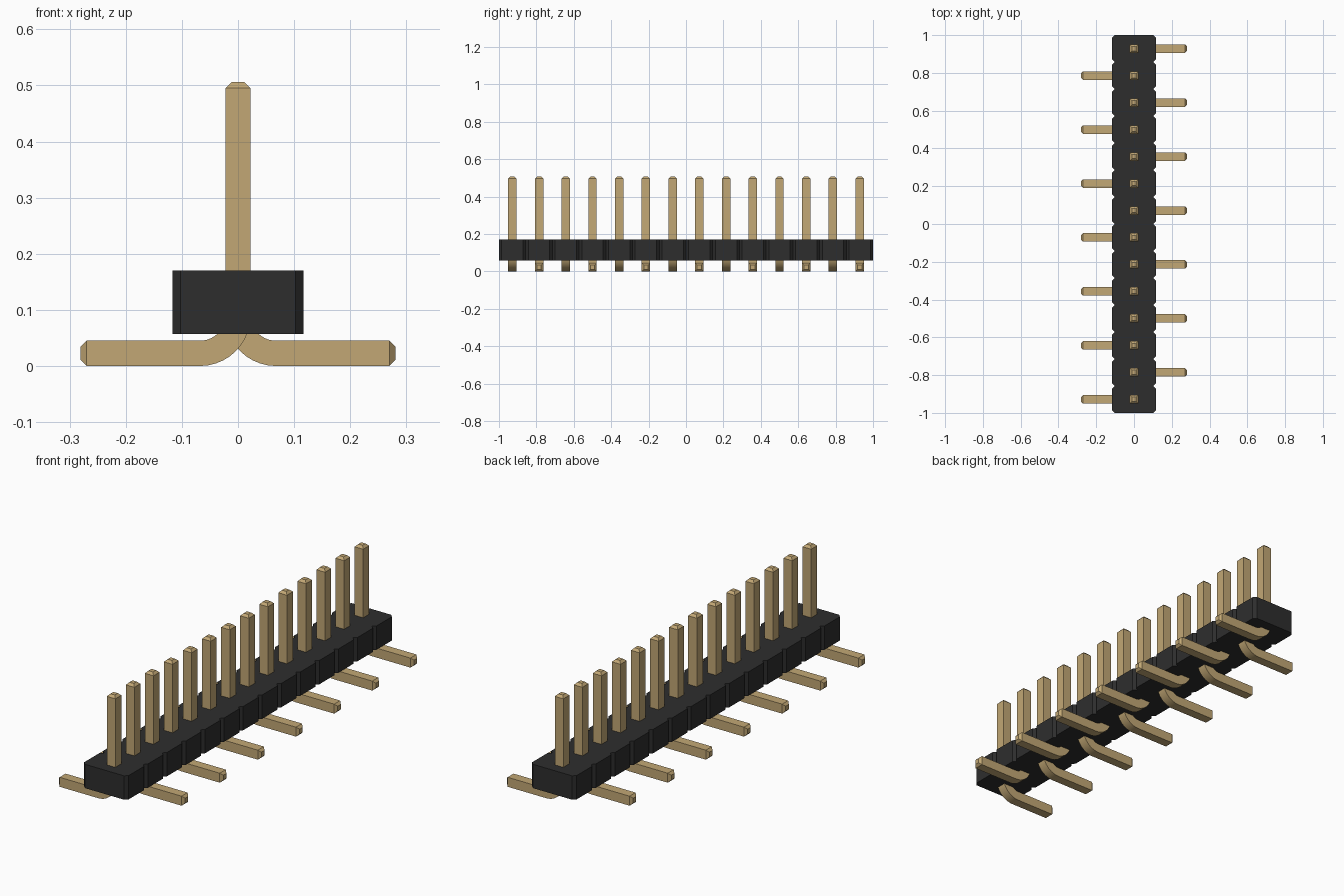
import bpy, bmesh, math

cube = bpy.data.objects.get("Cube")
if cube:
    bpy.data.objects.remove(cube, do_unlink=True)

COUNT = 14
PITCH = 2 / COUNT
HALF_PIN = 0.0225
BEND = 0.0675          # centreline bend radius


def make_material(name, rgb):
    mat = bpy.data.materials.new(name)
    mat.use_nodes = True
    colour = (*rgb, 1)
    mat.diffuse_color = colour
    for node in mat.node_tree.nodes:
        if node.type == 'BSDF_PRINCIPLED':
            node.inputs["Base Color"].default_value = colour
    return mat


def finish_mesh(bm, name, mat):
    bmesh.ops.recalc_face_normals(bm, faces=bm.faces)
    mesh = bpy.data.meshes.new(name)
    bm.to_mesh(mesh)
    bm.free()
    mesh.materials.append(mat)
    return mesh


def add_object(name, mesh):
    obj = bpy.data.objects.new(name, mesh)
    bpy.context.collection.objects.link(obj)
    return obj


black = make_material("black plastic", (0.027, 0.027, 0.027))
gold = make_material("pale gold", (0.54, 0.39, 0.178))

# Housing: notched outline, one chamfered segment per pin, extruded upward
half_width, cut, bottom, top = 0.117, PITCH / 10, 0.057, 0.17
side = []
for i in range(COUNT):
    y0, y1 = -1 + i * PITCH, -1 + (i + 1) * PITCH
    side.append((half_width - cut, y0))
    side += [(half_width, y0 + cut), (half_width, y1 - cut)]
side.append((half_width - cut, 1))
outline = side + [(-x, y) for x, y in reversed(side)]
bm = bmesh.new()
base = bm.faces.new([bm.verts.new((x, y, bottom)) for x, y in outline])
raised = bmesh.ops.extrude_face_region(bm, geom=[base], use_keep_orig=True)
for v in raised["geom"]:
    if isinstance(v, bmesh.types.BMVert):
        v.co.z = top
add_object("housing", finish_mesh(bm, "housing", black))

# Pin: square section swept from the upright tip through a bend to the foot
# Each station is (x, z, angle of the section normal, half size)
small, bevel, tip, toe = 0.0115, 0.011, 0.506, 0.281
stations = [(0, tip, math.pi, small), (0, tip - bevel, math.pi, HALF_PIN)]
steps = 10
for i in range(steps + 1):
    a = math.pi * (1 + 0.5 * i / steps)
    stations.append((BEND + BEND * math.cos(a),
                     HALF_PIN + BEND + BEND * math.sin(a), a, HALF_PIN))
stations += [(toe - bevel, HALF_PIN, math.pi * 1.5, HALF_PIN),
             (toe, HALF_PIN, math.pi * 1.5, small)]

bm = bmesh.new()
rings = []
for x, z, a, h in stations:
    nx, nz = math.cos(a) * h, math.sin(a) * h
    rings.append([bm.verts.new((x + s * nx, t * h, z + s * nz))
                  for s, t in ((1, 1), (1, -1), (-1, -1), (-1, 1))])
for r0, r1 in zip(rings, rings[1:]):
    for k in range(4):
        j = (k + 1) % 4
        bm.faces.new((r0[k], r0[j], r1[j], r1[k]))
bm.faces.new(rings[0])
bm.faces.new(rings[-1])
pin_mesh = finish_mesh(bm, "pin", gold)

# Row of pins, feet alternating left and right
pins = []
for i in range(COUNT):
    pin = add_object(f"pin_{i + 1}", pin_mesh)
    pin.location.y = -1 + (i + 0.5) * PITCH
    if i % 2 == 0:
        pin.rotation_euler.z = math.pi
    pins.append(pin)

# Smooth the bend, keep the square edges crisp
bpy.ops.object.select_all(action='DESELECT')
pins[0].select_set(True)
bpy.context.view_layer.objects.active = pins[0]
bpy.ops.object.shade_smooth_by_angle(angle=math.radians(25))
